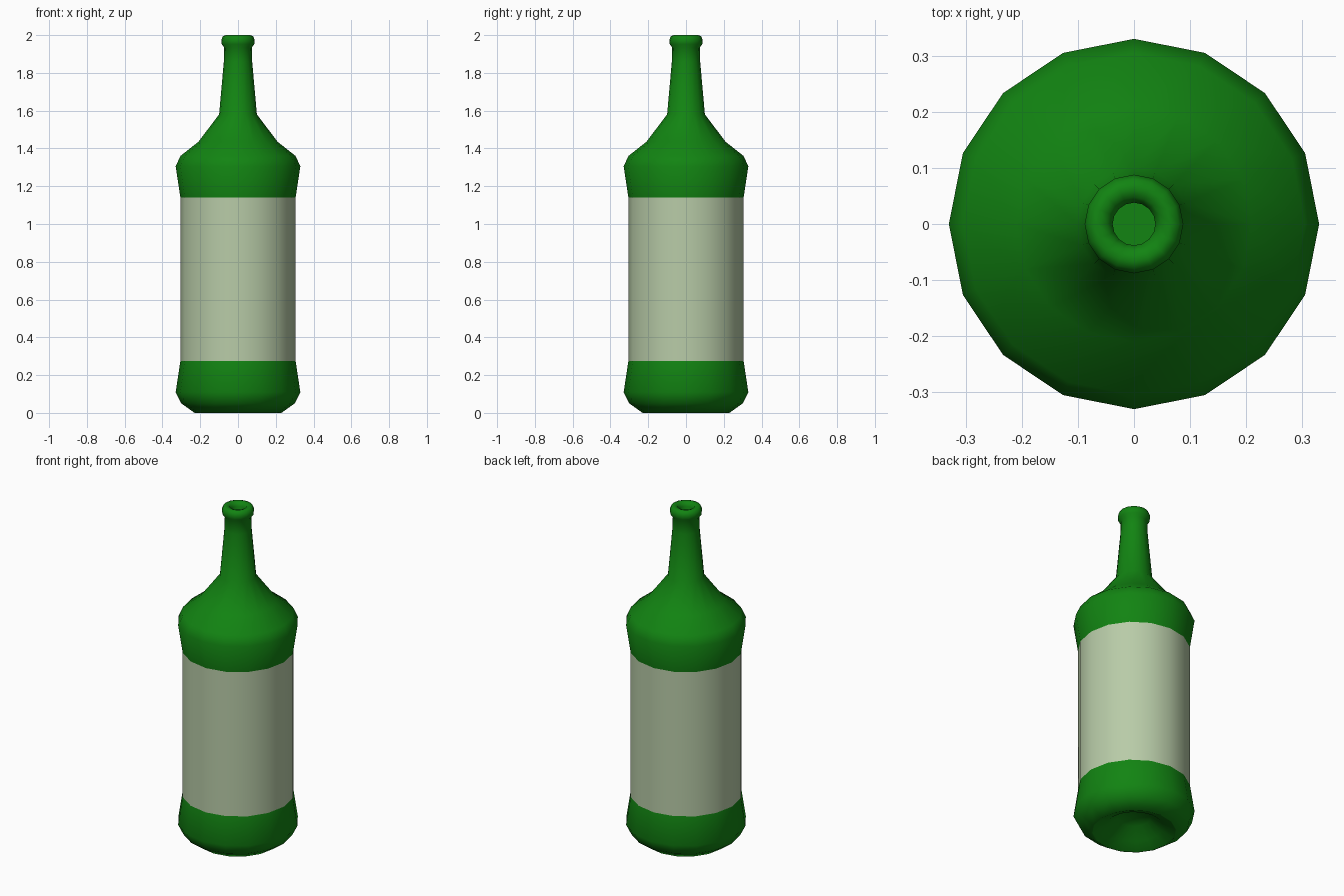
import bpy, math

if "Cube" in bpy.data.objects:
    bpy.data.objects.remove(bpy.data.objects["Cube"])

SIDES = 16


def material(name, color):
    m = bpy.data.materials.new(name)
    m.diffuse_color = color
    m.use_nodes = True
    m.node_tree.nodes["Principled BSDF"].inputs["Base Color"].default_value = m.diffuse_color
    return m


def lathe(name, profile, mat):
    """Revolve (radius, z) points around z; radius 0 becomes a single pole."""
    verts, rings, faces = [], [], []
    for r, z in profile:
        start = len(verts)
        if r == 0:
            verts.append((0, 0, z))
            rings.append([start] * SIDES)
        else:
            for i in range(SIDES):
                a = 2 * math.pi * i / SIDES
                verts.append((r * math.cos(a), r * math.sin(a), z))
            rings.append(list(range(start, start + SIDES)))
    for lo, hi in zip(rings, rings[1:]):
        for i in range(SIDES):
            j = (i + 1) % SIDES
            quad = [lo[i], lo[j], hi[j], hi[i]]
            faces.append(list(dict.fromkeys(quad)))
    mesh = bpy.data.meshes.new(name)
    mesh.from_pydata(verts, [], faces)
    mesh.materials.append(mat)
    obj = bpy.data.objects.new(name, mesh)
    bpy.context.collection.objects.link(obj)
    bpy.ops.object.select_all(action='DESELECT')
    obj.select_set(True)
    bpy.context.view_layer.objects.active = obj
    bpy.ops.object.shade_smooth_by_angle(angle=math.radians(65))
    return obj


glass = material("green_glass", (0.006, 0.23, 0.006, 1))
paper = material("label_paper", (0.48, 0.60, 0.39, 1))

# Base with the hollow punt underneath
lathe("bottle_base", [(0, 0.10), (0.09, 0.085), (0.16, 0.03), (0.225, 0.002),
                      (0.23, 0), (0.30, 0.05), (0.33, 0.11), (0.305, 0.275)], glass)

# Label band wrapped round the recessed middle
lathe("label", [(0.305, 0.275), (0.305, 1.14)], paper)

# Shoulder, neck, rounded lip and mouth
lathe("bottle_top", [(0.305, 1.14), (0.33, 1.305), (0.305, 1.36), (0.21, 1.435),
                     (0.10, 1.58), (0.075, 1.86), (0.073, 1.935), (0.086, 1.952),
                     (0.088, 1.975), (0.08, 1.995), (0.065, 2.0), (0.048, 1.995),
                     (0.038, 1.975), (0.038, 1.86), (0, 1.86)], glass)
